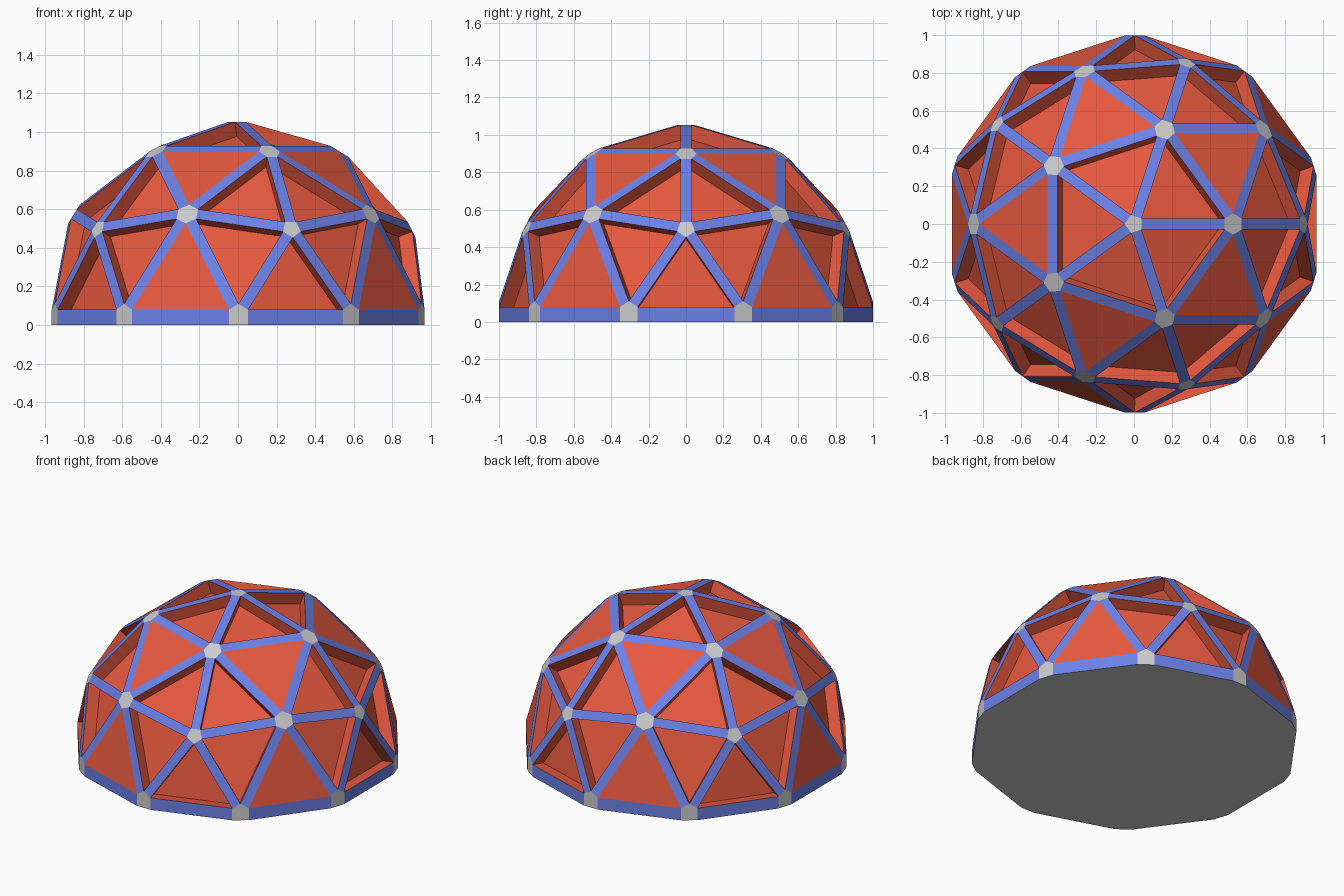
import bpy, bmesh
from mathutils import Vector

if "Cube" in bpy.data.objects:
    bpy.data.objects.remove(bpy.data.objects["Cube"])

RADIUS = 1.02      # radius before the corners are cut back
SKIRT = 0.05       # height of the equator above the ground
HALF = 0.03        # half width of a strut
DEPTH = 0.08       # how far the sunken panels sit below the struts


def material(name, rgb):
    m = bpy.data.materials.new(name)
    m.diffuse_color = (*rgb, 1)
    m.use_nodes = True
    m.node_tree.nodes["Principled BSDF"].inputs["Base Color"].default_value = m.diffuse_color
    return m


def make(name, polys, mat=None):
    bm = bmesh.new()
    for poly in polys:
        bm.faces.new([bm.verts.new(p) for p in poly])
    bmesh.ops.remove_doubles(bm, verts=bm.verts, dist=1e-5)
    me = bpy.data.meshes.new(name)
    bm.to_mesh(me)
    bm.free()
    if mat:
        me.materials.append(mat)
    ob = bpy.data.objects.new(name, me)
    bpy.context.collection.objects.link(ob)
    return ob


def outward(poly):
    # wind a polygon so that it faces away from the dome centre
    n = (poly[1] - poly[0]).cross(poly[2] - poly[0])
    mid = sum(poly, Vector()) / len(poly) - Vector((0, 0, SKIRT))
    return poly if n.dot(mid) > 0 else poly[::-1]


def ground(p):
    return Vector((p.x, p.y, 0))


# upper half of a geodesic sphere; tag the triangles touching a five-way joint
dome = bmesh.new()
bmesh.ops.create_icosphere(dome, subdivisions=2, radius=RADIUS)
for f in dome.faces:
    f.tag = any(len(v.link_edges) == 5 for v in f.verts)
bmesh.ops.translate(dome, verts=dome.verts, vec=(0, 0, SKIRT))
sunk = {f.index: f.tag for f in dome.faces}
centres = [f.calc_center_median() for f in dome.faces if not f.tag]
bmesh.ops.delete(dome, geom=[v for v in dome.verts if v.co.z < SKIRT - 0.01], context='VERTS')
dome.normal_update()

# panels: inset each triangle, sink those around five-way joints, leave the rest flush
corner = {}
panels = []
for f in dome.faces:
    vs = list(f.verts)
    top = []
    for i, v in enumerate(vs):
        a = (vs[i - 1].co - v.co).normalized()
        b = (vs[(i + 1) % 3].co - v.co).normalized()
        p = v.co + (a + b) * (HALF / a.cross(b).length)
        corner[f, v] = p
        top.append(p)
    mid = f.calc_center_median()
    if any((mid - c).length < 1e-3 for c in centres):
        panels.append(top)
        continue
    low = [p - f.normal * DEPTH for p in top]
    panels.append(low)
    for i in range(3):
        j = (i + 1) % 3
        panels.append([top[i], top[j], low[j], low[i]])

# struts: flat strips along the edges, the lowest ring reaching the ground
struts = []
for e in dome.edges:
    a, b = e.verts
    f = e.link_faces[0]
    p, q = corner[f, a], corner[f, b]
    if len(e.link_faces) == 2:
        g = e.link_faces[1]
        struts.append(outward([p, q, corner[g, b], corner[g, a]]))
    else:
        struts.append(outward([p, q, ground(q), ground(p)]))

# hubs: flat caps over the joints
hubs = []
rim = []
for v in dome.verts:
    pts = [corner[f, v] for f in v.link_faces]
    if v.is_boundary:
        feet = [ground(corner[e.link_faces[0], v]) for e in v.link_edges if e.is_boundary]
        pts += feet
        rim += feet
    mid = sum(pts, Vector()) / len(pts)
    n = (v.co - Vector((0, 0, SKIRT))).normalized()
    x = n.orthogonal().normalized()
    y = n.cross(x)
    pts.sort(key=lambda p: Vector(((p - mid).dot(x), (p - mid).dot(y))).angle_signed(Vector((1, 0))))
    hubs.append(outward(pts))

# base: closed underside
rim.sort(key=lambda p: -Vector((p.x, p.y)).angle_signed(Vector((1, 0))))
if rim[0].cross(rim[1]).z > 0:
    rim.reverse()
dome.free()

make("panels", panels, material("panel_orange", (0.80, 0.10, 0.05)))
make("struts", struts, material("strut_blue", (0.15, 0.22, 0.80)))
make("hubs", hubs)
make("base", [rim])
